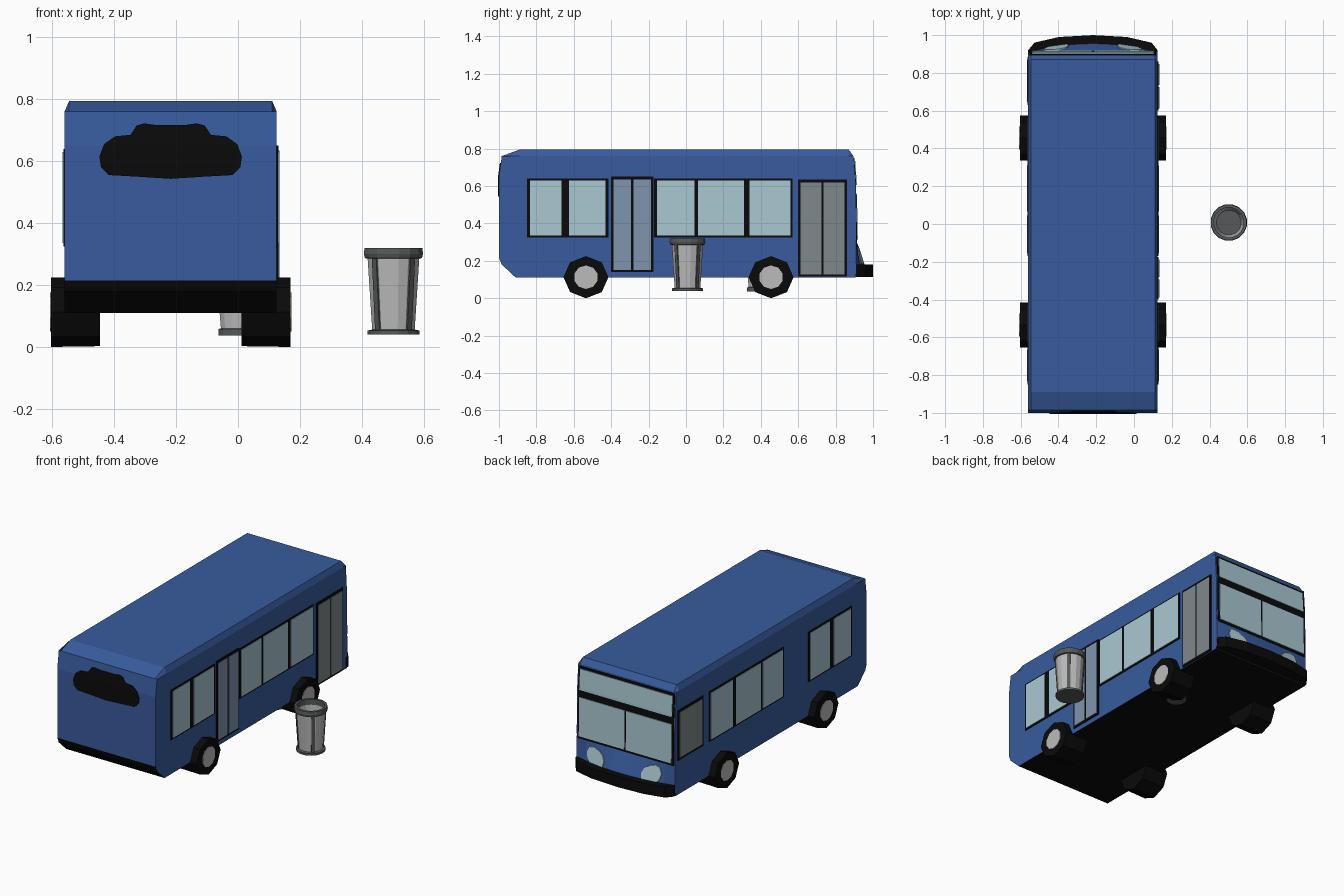
import bpy, bmesh, math
from mathutils import Vector, Matrix

if "Cube" in bpy.data.objects:
    bpy.data.objects.remove(bpy.data.objects["Cube"])

def mat(name, r, g, b):
    m = bpy.data.materials.new(name)
    m.diffuse_color = (r, g, b, 1)
    m.use_nodes = True
    m.node_tree.nodes["Principled BSDF"].inputs["Base Color"].default_value = m.diffuse_color
    return m

BLUE = mat("body blue", .04, .105, .34)
BLACK = mat("trim black", .003, .003, .003)
GLASS = mat("pale glass", .40, .58, .64)
DOORB = mat("blue grey door glass", .22, .30, .42)
DOORG = mat("grey door glass", .21, .25, .265)
LIGHT = mat("light grey metal", .50, .50, .50)
DARK = mat("dark grey plastic", .09, .10, .10)

XL, XR, CX = -.56, .125, -.2175      # body sides and centre line
HALF = (XR - XL) / 2

def finish(name, bm, mats):
    bmesh.ops.recalc_face_normals(bm, faces=bm.faces[:])
    me = bpy.data.meshes.new(name)
    bm.to_mesh(me)
    bm.free()
    for m in mats:
        me.materials.append(m)
    ob = bpy.data.objects.new(name, me)
    bpy.context.collection.objects.link(ob)
    return ob

def loft(name, rings, mats, rule=None, closed=True):
    """Skin equal-length rings and cap both ends; rule(ring, segment) gives the material."""
    bm = bmesh.new()
    vs = [[bm.verts.new(p) for p in r] for r in rings]
    n = len(rings[0])
    for i in range(len(vs) - 1):
        for j in range(n):
            f = bm.faces.new((vs[i][j], vs[i][(j + 1) % n], vs[i + 1][(j + 1) % n], vs[i + 1][j]))
            f.material_index = rule(i, j) if rule else 0
    for end, i in ((0, -1), (len(vs) - 1, len(vs))):
        f = bm.faces.new(vs[end])
        f.material_index = rule(i, -1) if rule else 0
    return finish(name, bm, mats)

def rect(a0, b0, a1, b1):
    return [(a0, b0), (a1, b0), (a1, b1), (a0, b1)]

def plate(name, pts, place, top, material, cuts=()):
    """Thin plate: outline (a, b) mapped on to the body by place(a, b, offset)."""
    bm = bmesh.new()
    bm.faces.new([bm.verts.new((a, 0, b)) for a, b in pts])
    for z in cuts:
        bmesh.ops.bisect_plane(bm, geom=bm.verts[:] + bm.edges[:] + bm.faces[:],
                               plane_co=(0, 0, z), plane_no=(0, 0, 1))
    base = [(v, v.co.x, v.co.z) for v in bm.verts]
    ext = bmesh.ops.extrude_face_region(bm, geom=bm.faces[:])
    new = [(v, v.co.x, v.co.z) for v in ext["geom"] if isinstance(v, bmesh.types.BMVert)]
    for v, a, b in base:
        v.co = place(a, b, -.002)
    for v, a, b in new:
        v.co = place(a, b, top)
    return finish(name, bm, [material])

# Surface rules for the four sides of the bus
def right(y, z, o): return (XR + o, y, z)
def left(y, z, o): return (XL - o, y, z)
def front_y(z):
    return .91 - .005 * (z - .35) / .27 if z < .62 else .905 - .01 * (z - .62) / .14
def windshield(x, z, o): return (x, front_y(z) + o, z)
def rear(x, z, o): return (x, -1 + max(0, z - .65) * .136 - o, z)
def nose_y(x, z):
    t = min(1, max(0, (.31 - z) / .13))
    return .91 + .045 * (1 - ((x - CX) / HALF) ** 2) * t
def nose(x, z, o): return (x, nose_y(x, z) + o, z)

# Body shell: side profile lofted across the width, roof edge chamfered
prof = [(-.91, .11), (-.985, .18), (-1, .215), (-1, .65), (-.985, .76), (-.89, .795),
        (.87, .795), (.895, .76), (.905, .62), (.91, .35), (.905, .11)]
side = [(y, min(z, .76)) for y, z in prof]
loft("bus_body", [[(x, y, z) for y, z in p] for x, p in
     ((XL, side), (XL + .015, prof), (XR - .015, prof), (XR, side))],
     [BLUE, BLACK], lambda i, j: 1 if j in (0, 1, 10) else 0)

# Bulged nose under the windshield
xs = [XL + 2 * HALF * i / 10 for i in range(11)]
def nose_ring(z):
    return [(x, nose_y(x, z), z) for x in xs] + [(XR, .85, z), (XL, .85, z)]
loft("front_nose", [nose_ring(z) for z in (.13, .18, .31)], [BLUE])

# Front bumper, curved in plan
bump = [(-HALF, .89), (-HALF, .92), (-.31, .96), (-.18, .99), (0, 1),
        (.18, .99), (.31, .96), (HALF, .92), (HALF, .89)]
loft("front_bumper", [[(CX + x, y, z) for x, y in bump] for z in (.113, .18)], [BLACK])

# Windshield: black surround, sign glass and two panes
plate("windshield_frame", rect(XL + .008, .30, XR - .008, .75), windshield, .004, BLACK, (.62,))
plate("sign_glass", rect(XL + .02, .605, XR - .02, .735), windshield, .008, GLASS, (.62,))
plate("windshield_pane_left", rect(XL + .02, .315, CX - .005, .56), windshield, .008, GLASS)
plate("windshield_pane_right", rect(CX + .005, .315, XR - .02, .56), windshield, .008, GLASS)

# Headlights: half-round leaves, mirrored
leaf = [(.135, .182), (.13, .215), (.145, .245), (.175, .265), (.215, .278), (.245, .27),
        (.26, .235), (.25, .20), (.235, .182)]
for s, n in ((-1, "left"), (1, "right")):
    plate("headlight_" + n, [(CX + s * x, z) for x, z in leaf], nose, .006, GLASS)

# Rear window: wide outline with a raised middle, mirrored
half = [(0, .543), (.11, .55), (.20, .555), (.225, .58), (.23, .615), (.215, .655),
        (.18, .68), (.13, .685), (.11, .715), (.085, .722), (.05, .717), (0, .717)]
plate("rear_window", [(CX + x, z) for x, z in half] +
      [(CX - x, z) for x, z in half[-2:0:-1]], rear, .005, BLACK, (.65,))

# Side windows, the same on both sides
groups = [(-.85, -.415, [(-.835, -.665), (-.625, -.43)]),
          (-.17, .57, [(-.155, .045), (.065, .31), (.34, .56)])]
for sn, place in (("right", right), ("left", left)):
    for g, (y0, y1, panes) in enumerate(groups):
        plate(f"{sn}_window_frame_{g}", rect(y0, .325, y1, .64), place, .004, BLACK)
        for k, (a, b) in enumerate(panes):
            plate(f"{sn}_window_pane_{g}_{k}", rect(a, .335, b, .63), place, .007, GLASS)

# Doors on the right, driver window on the left
def door(name, y0, y1, z0, z1, m):
    mid = (y0 + y1) / 2
    plate(name + "_frame", rect(y0, z0, y1, z1), right, .006, BLACK)
    for k, (a, b) in enumerate(((y0 + .012, mid - .006), (mid + .006, y1 - .012))):
        plate(f"{name}_leaf_{k}", rect(a, z0 + .012, b, z1 - .015), right, .009, m)
door("middle_door", -.40, -.175, .14, .65, DOORB)
door("front_door", .60, .86, .115, .635, DOORG)
plate("driver_window_frame", rect(.63, .325, .885, .64), left, .004, BLACK)
plate("driver_window_pane", rect(.645, .34, .87, .625), left, .007, DOORG)

# Wheels: eight-sided tyres with pale hubs
def disc(x, y, ry, rz, n):
    return [(x, y + ry * math.sin(2 * math.pi * k / n), .1125 + rz * math.cos(2 * math.pi * k / n))
            for k in range(n)]
for s, sn in ((-1, "left"), (1, "right")):
    for y, en in ((-.535, "rear"), (.455, "front")):
        o, i = CX + s * .387, CX + s * .228
        loft(f"{en}_{sn}_tyre", [disc(i, y, .118, .11, 8), disc(o, y, .12, .1125, 8)], [BLACK])
        loft(f"{en}_{sn}_hub", [disc(o - s * .01, y, .065, .063, 10),
                                disc(o + s * .003, y, .065, .063, 10)], [LIGHT])

# Litter bins: turned profile with dark base, rim and floor, plus upright straps
def turned(r, z, n=16):
    return [(r * math.cos(2 * math.pi * (k + .5) / n), r * math.sin(2 * math.pi * (k + .5) / n), z)
            for k in range(n)]
bin_prof = [(.085, .04), (.085, .053), (.07, .056), (.085, .285), (.094, .287), (.0975, .30),
            (.095, .32), (.08, .32), (.08, .285), (.066, .07)]
bin_mats = {2: 1, 8: 1}
loft("litter_bin", [turned(r, z) for r, z in bin_prof], [DARK, LIGHT],
     lambda i, j: bin_mats.get(i, 0)).location = (.502, .008, 0)
for k in range(4):
    a = math.radians(45 + 90 * k)
    rot = Matrix.Rotation(a, 3, 'Z')
    rings = [[rot @ Vector((r + dx, dy, z)) for dx, dy in
              ((-.006, -.01), (.004, -.01), (.004, .01), (-.006, .01))]
             for r, z in ((.07, .053), (.085, .288))]
    loft(f"bin_strap_{k}", rings, [DARK]).location = (.502, .008, 0)

# Small pale unit with a dark foot hanging under the floor
loft("underfloor_unit", [turned(r, z, 12) for r, z in
     ((.06, .037), (.06, .058), (.052, .06), (.058, .13))], [DARK, LIGHT],
     lambda i, j: 1 if i == 2 else 0).location = (-.005, .385, 0)
